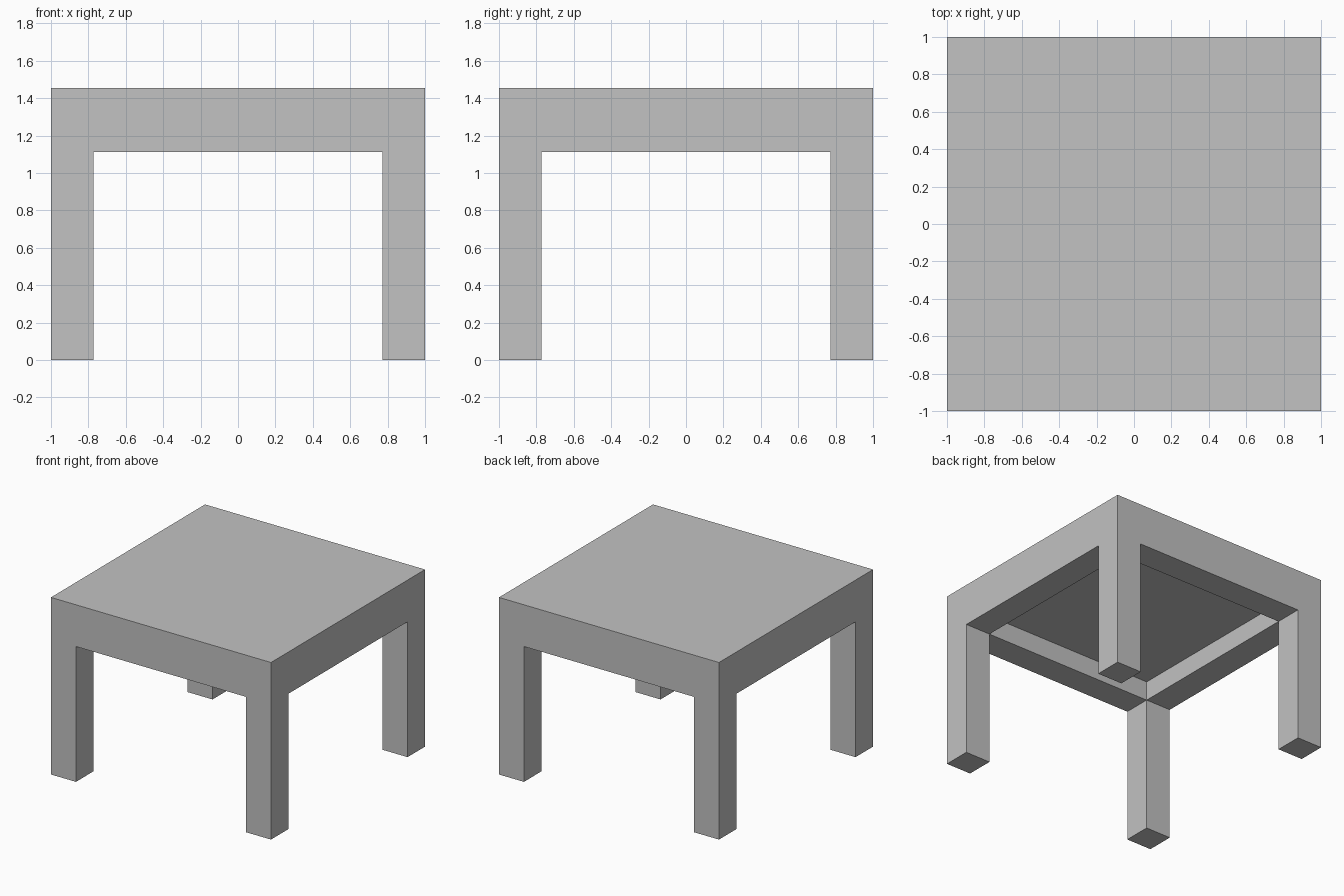
import bpy
import bmesh
from mathutils import Vector

default = bpy.data.objects.get("Cube")
if default:
    bpy.data.objects.remove(default, do_unlink=True)

HEIGHT = 1.455        # table top
APRON_BOTTOM = 1.112  # lower edge of the frame
RECESS_TOP = 1.27     # underside of the slab
LEG = 0.227           # leg and frame width
INNER = 1 - LEG

grey = bpy.data.materials.new("plain grey")
grey.use_nodes = True
colour = (0.54, 0.54, 0.54, 1)
grey.diffuse_color = colour
grey.node_tree.nodes["Principled BSDF"].inputs["Base Color"].default_value = colour

bm = bmesh.new()

# Block for the top and its frame
bmesh.ops.create_cube(bm, size=2)
for v in bm.verts:
    v.co.z = HEIGHT if v.co.z > 0 else APRON_BOTTOM

# Cut the block along the inner leg lines
for axis in (Vector((1, 0, 0)), Vector((0, 1, 0))):
    for side in (-INNER, INNER):
        geom = bm.verts[:] + bm.edges[:] + bm.faces[:]
        bmesh.ops.bisect_plane(bm, geom=geom, plane_co=axis * side, plane_no=axis)
bm.normal_update()


def pull(faces, z):
    """Extrude each face straight to height z."""
    out = bmesh.ops.extrude_discrete_faces(bm, faces=faces)["faces"]
    for f in out:
        for v in f.verts:
            v.co.z = z


# Legs from the corner cells, recess from the middle cell
under = [f for f in bm.faces if f.normal.z < -0.9]
centres = {f: f.calc_center_median() for f in under}
corners = [f for f in under if min(abs(centres[f].x), abs(centres[f].y)) > INNER]
middle = [f for f in under if max(abs(centres[f].x), abs(centres[f].y)) < INNER]
pull(corners, 0)
pull(middle, RECESS_TOP)

# Merge coplanar cells into clean flat faces
bmesh.ops.remove_doubles(bm, verts=bm.verts[:], dist=0.0001)
bm.normal_update()
bmesh.ops.dissolve_limit(bm, angle_limit=0.01, verts=bm.verts[:], edges=bm.edges[:])
bmesh.ops.recalc_face_normals(bm, faces=bm.faces[:])

mesh = bpy.data.meshes.new("table")
bm.to_mesh(mesh)
bm.free()
mesh.materials.append(grey)
table = bpy.data.objects.new("table", mesh)
bpy.context.collection.objects.link(table)
